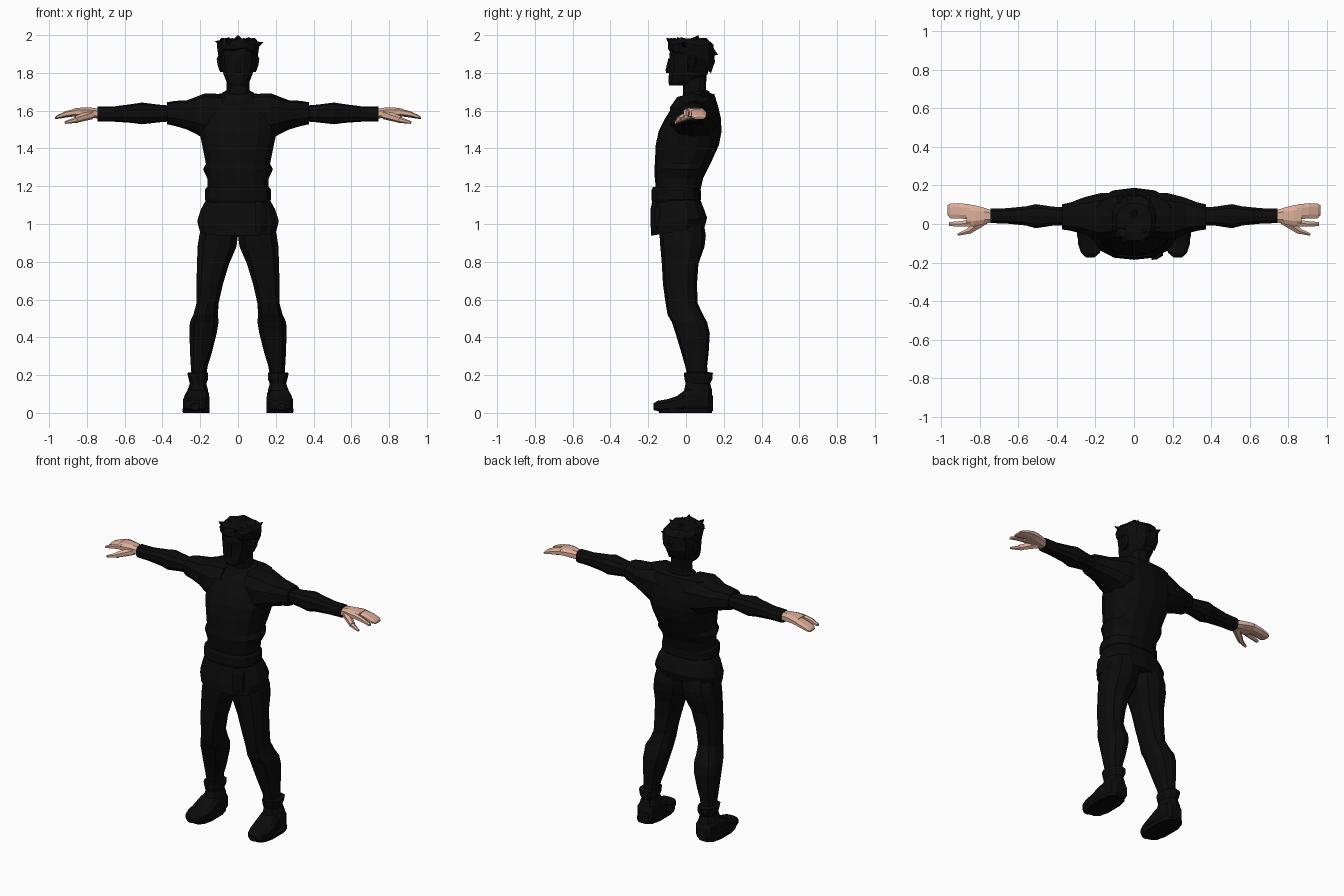
import bpy, bmesh, math
from mathutils import Vector


def material(name, rgb):
    m = bpy.data.materials.new(name)
    m.diffuse_color = (*rgb, 1)
    return m


BLACK = material("black cloth", (0.0035, 0.0035, 0.0037))
SKIN = material("skin", (0.72, 0.43, 0.32))
ORDER = {"z": (0, 1, 2), "x": (1, 2, 0), "y": (0, 2, 1)}


def finish(name, bm, mat, mirror):
    bmesh.ops.recalc_face_normals(bm, faces=bm.faces)
    me = bpy.data.meshes.new(name)
    bm.to_mesh(me)
    bm.free()
    me.materials.append(mat)
    ob = bpy.data.objects.new(name, me)
    bpy.context.collection.objects.link(ob)
    if mirror:
        ob.modifiers.new("mirror", "MIRROR")
    return ob


def loft(name, axis, rows, n=10, p=0.8, mat=BLACK, mirror=False, wave=None):
    """Rows are (position, a0, a1, b0, b1[, tilt]); tilt shears the ring along b."""
    bm = bmesh.new()
    rings = []
    for k, row in enumerate(rows):
        t, a0, a1, b0, b1 = row[:5]
        tilt = row[5] if len(row) > 5 else 0
        ring = []
        for i in range(n):
            w = 2 * math.pi * (i + 0.5) / n
            c, s = math.cos(w), math.sin(w)
            c = math.copysign(abs(c) ** p, c) / abs(math.cos(math.pi / n)) ** p
            s = math.copysign(abs(s) ** p, s)
            c, s = max(-1, min(1, c)), max(-1, min(1, s))
            pos = t + tilt * s + (wave(k, i) if wave else 0)
            vals = ((a0 + a1) / 2 + c * (a1 - a0) / 2,
                    (b0 + b1) / 2 + s * (b1 - b0) / 2, pos)
            co = [0, 0, 0]
            for v, o in zip(vals, ORDER[axis]):
                co[o] = v
            ring.append(bm.verts.new(co))
        rings.append(ring)
    for r, q in zip(rings, rings[1:]):
        for i in range(n):
            j = (i + 1) % n
            bm.faces.new((r[i], r[j], q[j], q[i]))
    bm.faces.new(rings[0])
    bm.faces.new(rings[-1])
    return finish(name, bm, mat, mirror)


def spike(name, base, tip, r, mat=BLACK, mirror=False, r2=0.0, sides=5):
    """Tapered prism from base to tip."""
    base, tip = Vector(base), Vector(tip)
    bm = bmesh.new()
    d = tip - base
    bmesh.ops.create_cone(bm, cap_ends=True, segments=sides, radius1=r, radius2=r2, depth=d.length)
    m = d.to_track_quat("Z", "Y").to_matrix().to_4x4()
    m.translation = (base + tip) / 2
    bmesh.ops.transform(bm, matrix=m, verts=bm.verts)
    return finish(name, bm, mat, mirror)


# Shirt body, with a blousing fold above the belt
loft("shirt", "z", [
    (1.15, -.16, .16, -.155, .07), (1.24, -.162, .162, -.165, .09),
    (1.29, -.185, .185, -.168, .115), (1.32, -.17, .17, -.165, .13),
    (1.42, -.19, .19, -.16, .175), (1.49, -.205, .205, -.145, .188),
    (1.56, -.21, .21, -.11, .185), (1.63, -.205, .205, -.065, .168),
    (1.675, -.19, .19, -.015, .15, .012), (1.688, -.10, .10, .0, .13, .005)], n=14)

# Belt and flared skirt of the tunic
loft("belt", "z", [(1.115, -.165, .165, -.178, .07), (1.13, -.176, .176, -.183, .08),
                   (1.18, -.176, .176, -.183, .078), (1.195, -.165, .165, -.175, .07)], n=14)
loft("tunic_skirt", "z", [
    (.96, -.2, .2, -.186, .098, .022), (1.015, -.215, .215, -.182, .112, .018),
    (1.08, -.195, .195, -.168, .095), (1.13, -.168, .168, -.16, .075)], n=14)
# Overlapping front flap of the skirt
loft("skirt_flap", "x", [(.09, -.187, -.17, .945, 1.12), (.12, -.183, -.165, .95, 1.12),
                         (.15, -.165, -.14, .97, 1.1)], n=6)

# Collar band round the neck
loft("collar", "z", [(1.655, -.10, .10, -.045, .13, .03), (1.69, -.085, .085, -.02, .125, .012),
                     (1.70, -.07, .07, -.01, .115, .008)], n=12)

# Short wide sleeves and fitted undersleeves
loft("sleeve", "x", [
    (.08, -.07, .165, 1.45, 1.688), (.175, -.085, .16, 1.45, 1.692),
    (.225, -.07, .148, 1.478, 1.672), (.27, -.05, .135, 1.50, 1.655),
    (.33, -.035, .112, 1.518, 1.652), (.375, -.028, .102, 1.528, 1.645)], mirror=True)
loft("undersleeve", "x", [
    (.34, -.008, .085, 1.545, 1.625), (.42, -.008, .09, 1.538, 1.632),
    (.51, -.022, .103, 1.528, 1.643), (.56, -.008, .092, 1.535, 1.635),
    (.66, .002, .082, 1.542, 1.622), (.745, .005, .08, 1.543, 1.622)], mirror=True)

# Hands: palm, fused outer fingers, index finger and thumb
loft("palm", "x", [(.735, .01, .07, 1.555, 1.612), (.78, .0, .085, 1.562, 1.618),
                   (.83, -.012, .098, 1.568, 1.618), (.87, -.01, .103, 1.568, 1.612)],
     n=8, mat=SKIN, mirror=True)
loft("fingers", "x", [(.85, .026, .102, 1.57, 1.615), (.91, .028, .108, 1.563, 1.598),
                      (.955, .03, .106, 1.556, 1.578), (.968, .045, .098, 1.555, 1.566)],
     n=8, mat=SKIN, mirror=True)
loft("index_finger", "x", [(.85, -.012, .022, 1.575, 1.612), (.91, -.014, .014, 1.568, 1.598),
                           (.96, -.01, .01, 1.558, 1.574)], n=6, mat=SKIN, mirror=True)
spike("thumb_base", (.775, .02, 1.58), (.86, -.038, 1.553), .026, SKIN, True, .018, 6)
spike("thumb_tip", (.85, -.034, 1.553), (.915, -.055, 1.537), .017, SKIN, True, .007, 6)

# Trousers
loft("trouser_leg", "z", [
    (.19, .17, .245, .01, .115), (.25, .16, .25, -.005, .112),
    (.32, .138, .254, -.025, .12), (.42, .113, .257, -.055, .126),
    (.48, .103, .255, -.075, .112), (.52, .106, .236, -.098, .09),
    (.58, .103, .22, -.108, .062), (.68, .08, .22, -.122, .058),
    (.79, .047, .217, -.128, .066), (.88, .008, .214, -.136, .098),
    (.94, .0, .205, -.14, .105), (1.03, .0, .18, -.13, .09)], mirror=True)

# Boots: wrinkled ankle shaft, foot and sole
loft("boot_shaft", "z", [
    (.05, .16, .265, .0, .14), (.12, .158, .268, -.01, .138),
    (.155, .168, .255, -.002, .128), (.18, .158, .262, -.008, .14),
    (.212, .158, .268, -.012, .142), (.216, .175, .245, .01, .12)], mirror=True)
loft("boot_foot", "y", [
    (-.173, .205, .25, .015, .05), (-.15, .178, .275, .01, .064),
    (-.10, .158, .292, .006, .072), (-.05, .15, .292, .004, .088),
    (.0, .153, .282, .004, .125), (.06, .155, .275, .004, .14),
    (.12, .157, .27, .004, .125), (.142, .175, .25, .01, .09)], p=.6, mirror=True)
loft("boot_sole", "z", [(0, .152, .292, -.145, .14), (.022, .15, .295, -.155, .143)],
     n=12, p=.7, mirror=True)

# Neck and head
loft("neck", "z", [(1.65, -.075, .075, -.015, .12), (1.72, -.06, .06, -.015, .105),
                   (1.80, -.06, .06, -.02, .11)], n=10)
loft("head", "z", [
    (1.733, -.042, .042, -.09, .02), (1.752, -.06, .06, -.096, .06),
    (1.79, -.076, .076, -.094, .115), (1.85, -.09, .09, -.088, .138),
    (1.90, -.094, .094, -.092, .14), (1.95, -.085, .085, -.075, .12)], n=12)
loft("nose", "z", [(1.80, -.016, .016, -.106, -.07), (1.815, -.015, .015, -.108, -.07),
                   (1.875, -.008, .008, -.094, -.07)], n=6)
loft("ear", "z", [(1.805, .08, .095, .01, .04), (1.84, .08, .108, .005, .055),
                  (1.875, .08, .113, .005, .06), (1.89, .085, .105, .02, .05)], n=6, mirror=True)

# Hair cap with an uneven hem and crown, low at the nape
loft("hair", "z", [
    (1.865, -.088, .088, -.09, .135, -.06), (1.895, -.104, .104, -.098, .156, -.035),
    (1.95, -.112, .112, -.098, .148, -.006), (1.978, -.09, .09, -.088, .11),
    (1.982, -.04, .04, -.05, .06)], n=12,
    wave=lambda k, i: (.01, .004, .006, .006, .0)[k] * (1 if i % 2 else -1))
# Hair tufts sticking out
for base, tip, r in [
        ((.075, .0, 1.94), (.136, -.02, 1.962), .032), ((-.07, -.02, 1.95), (-.122, -.03, 1.968), .032),
        ((.03, -.06, 1.95), (.05, -.105, 1.985), .035), ((-.04, -.06, 1.95), (-.06, -.104, 1.982), .035),
        ((0, .05, 1.955), (.0, .065, 2.0), .05), ((.04, -.03, 1.95), (.06, -.045, 1.99), .04),
        ((-.05, .0, 1.95), (-.05, -.03, 1.99), .04), ((0, .11, 1.92), (.01, .17, 1.895), .045),
        ((.06, .09, 1.93), (.085, .14, 1.955), .035), ((-.06, .09, 1.93), (-.09, .14, 1.95), .035)]:
    spike("hair_tuft", base, tip, r)
